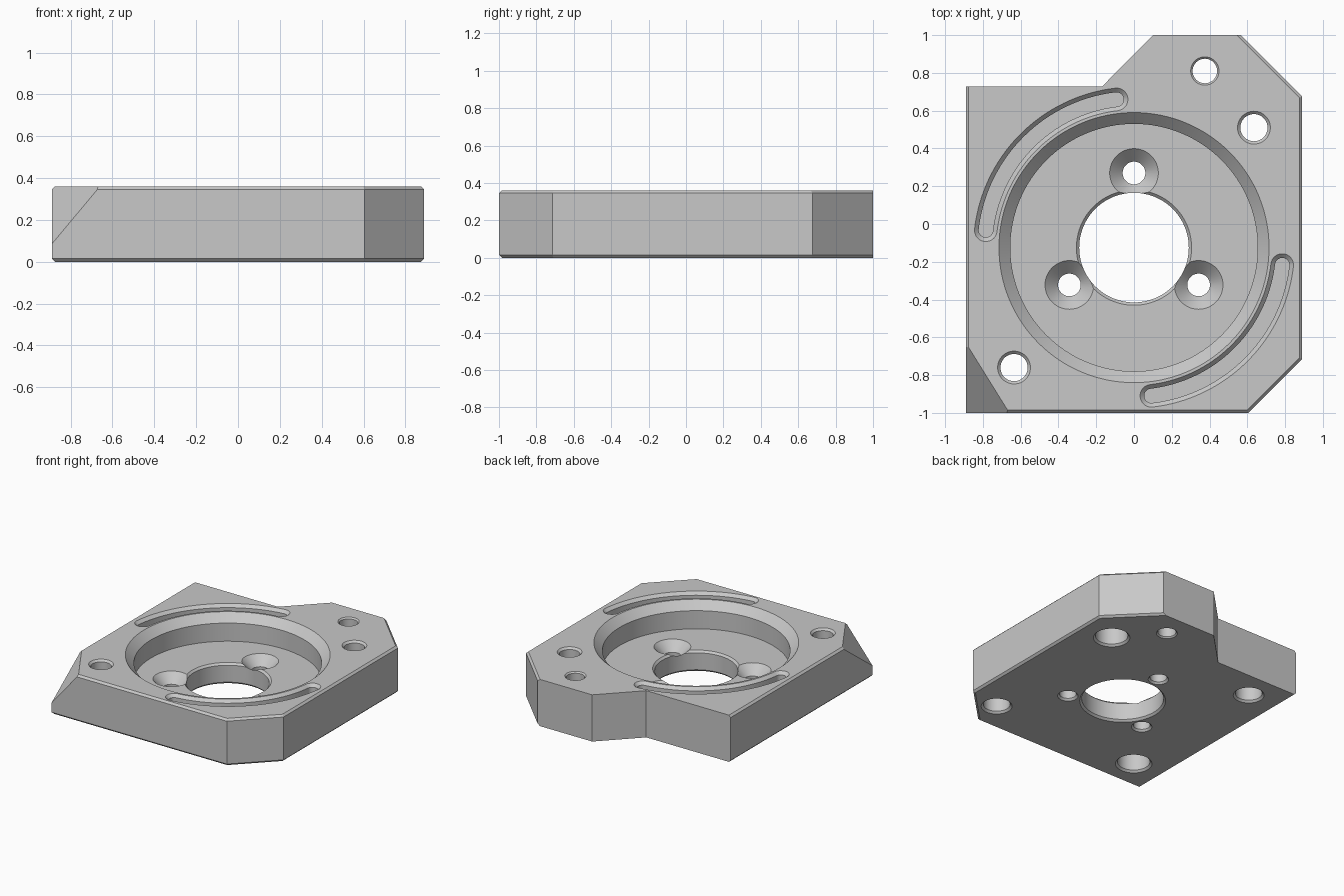
import bpy, bmesh, math
from mathutils import Vector

cube = bpy.data.objects.get("Cube")
if cube:
    bpy.data.objects.remove(cube, do_unlink=True)

H = 0.36            # plate height
CY = -0.125         # y of the main bore axis
C = 0.015           # small chamfer
FLOOR = 0.16        # pocket floor height
OVER = 0.05         # how far cutters stick out

metal = bpy.data.materials.new("machined grey")
metal.use_nodes = True
grey = (0.58, 0.58, 0.58, 1)
metal.diffuse_color = grey
metal.node_tree.nodes["Principled BSDF"].inputs["Base Color"].default_value = grey


def make_object(name, bm):
    bmesh.ops.recalc_face_normals(bm, faces=bm.faces[:])
    mesh = bpy.data.meshes.new(name)
    bm.to_mesh(mesh)
    bm.free()
    mesh.materials.append(metal)
    obj = bpy.data.objects.new(name, mesh)
    bpy.context.collection.objects.link(obj)
    return obj


def loft(outline, levels):
    """Stack outline(size) at each (size, z) level, with closed ends."""
    bm = bmesh.new()
    rings = [[bm.verts.new((x, y, z)) for x, y in outline(s)] for s, z in levels]
    for low, high in zip(rings, rings[1:]):
        for i in range(len(low)):
            j = (i + 1) % len(low)
            bm.faces.new((low[i], low[j], high[j], high[i]))
    bm.faces.new(rings[0][::-1])
    bm.faces.new(rings[-1])
    return bm


def arc(cx, cy, r, start, end, steps):
    angles = [math.radians(start + (end - start) * i / steps) for i in range(steps + 1)]
    return [(cx + r * math.cos(a), cy + r * math.sin(a)) for a in angles]


# Plate body with chamfers on the front, side and front/back diagonal edges
corners = [(-0.89, -1), (0.605, -1), (0.89, -0.715), (0.89, 0.675),
           (0.565, 1), (0.10, 1), (-0.17, 0.727), (-0.89, 0.727)]
bm = loft(lambda s: corners, [(0, 0), (0, H)])


def chamfered(edge):
    a, b = (v.co for v in edge.verts)
    mid = (a + b) / 2
    return abs(a.z - b.z) < 0.01 and (mid.y < 0.7 or mid.x > 0.6) or mid.x > 0.7 and a.z == b.z


bmesh.ops.bevel(bm, geom=[e for e in bm.edges if chamfered(e)], offset=C,
                segments=1, affect='EDGES', clamp_overlap=True)

# Sloping cut across the front corner
p1, p2, p3 = Vector((-0.89, -0.63, H)), Vector((-0.66, -1, H)), Vector((-0.89, -1, 0.085))
normal = (p2 - p1).cross(p3 - p1)
if normal.x > 0:
    normal.negate()
cut = bmesh.ops.bisect_plane(bm, geom=bm.verts[:] + bm.edges[:] + bm.faces[:],
                             plane_co=p1, plane_no=normal, clear_outer=True)
rim = [g for g in cut["geom_cut"] if isinstance(g, bmesh.types.BMEdge)]
bmesh.ops.holes_fill(bm, edges=rim, sides=0)
plate = make_object("mounting_plate", bm)

cutters = []


def round_cutter(name, x, y, levels, steps=48):
    bm = loft(lambda r: arc(x, y, r, 0, 360, steps)[:-1], levels)
    cutters.append(make_object(name, bm))


def through_hole(name, x, y, r, r_bottom=None, depth=0, edge=C):
    """Hole chamfered at both ends, optionally wider from below."""
    rb = r_bottom or r
    levels = [(rb + edge, -OVER), (rb + edge, 0), (rb, edge)]
    if r_bottom:
        levels += [(rb, depth), (r, depth)]
    levels += [(r, H - edge), (r + edge, H), (r + edge, H + OVER)]
    round_cutter(name, x, y, levels)


# Round pocket with a wide chamfered rim
round_cutter("pocket", 0, CY, [(0.655, FLOOR), (0.655, H - 0.06), (0.715, H), (0.715, H + OVER)], 128)

# Central bore
round_cutter("bore", 0, CY, [(0.305, -OVER), (0.305, 0), (0.29, C), (0.29, FLOOR - C),
                             (0.305, FLOOR), (0.305, FLOOR + OVER)], 96)

# Three countersunk screw holes around the bore
for k in range(3):
    a = math.radians(90 + 120 * k)
    round_cutter("screw_hole", 0.395 * math.cos(a), CY + 0.395 * math.sin(a),
                 [(0.073, -OVER), (0.073, 0), (0.06, C), (0.06, FLOOR - 0.07),
                  (0.129, FLOOR), (0.129, FLOOR + OVER)])

# Corner holes: two counterbored from below, one plain, two blind
D = 0.635
for s in (1, -1):
    through_hole("bolt_hole", s * D, CY + s * D, 0.072, 0.115, 0.2)
    round_cutter("dowel_hole", s * D, CY - s * D,
                 [(0.11, -OVER), (0.11, 0), (0.095, C), (0.095, 0.2)])
through_hole("small_hole", 0.375, 0.81, 0.065, edge=0.01)


# Two curved grooves beside the pocket
def groove(start):
    end = start + 76.6
    R = 0.79

    def outline(w):
        a, b = math.radians(start), math.radians(end)
        outer = arc(0, CY, R + w, start, end, 40)
        inner = arc(0, CY, R - w, end, start, 40)
        cap_b = arc(R * math.cos(b), CY + R * math.sin(b), w, end, end + 180, 14)
        cap_a = arc(R * math.cos(a), CY + R * math.sin(a), w, start + 180, start + 360, 14)
        return outer + cap_b[1:-1] + inner + cap_a[1:-1]

    bm = loft(outline, [(0.038, H - 0.1), (0.038, H - 0.022), (0.06, H), (0.06, H + OVER)])
    cutters.append(make_object("groove", bm))


groove(96.7)
groove(276.7)

# Cut everything out of the plate, then drop the cutters
for cutter in cutters:
    cutter.hide_render = True
    mod = plate.modifiers.new(cutter.name, 'BOOLEAN')
    mod.operation = 'DIFFERENCE'
    mod.solver = 'EXACT'
    mod.object = cutter
bpy.context.view_layer.update()
graph = bpy.context.evaluated_depsgraph_get()
result = bpy.data.meshes.new_from_object(plate.evaluated_get(graph))
plate.modifiers.clear()
plate.data = result
for cutter in cutters:
    bpy.data.objects.remove(cutter, do_unlink=True)
result.materials.clear()
result.materials.append(metal)
for poly in result.polygons:
    poly.material_index = 0

bpy.ops.object.select_all(action='DESELECT')
plate.select_set(True)
bpy.context.view_layer.objects.active = plate
bpy.ops.object.shade_smooth_by_angle(angle=math.radians(25))
